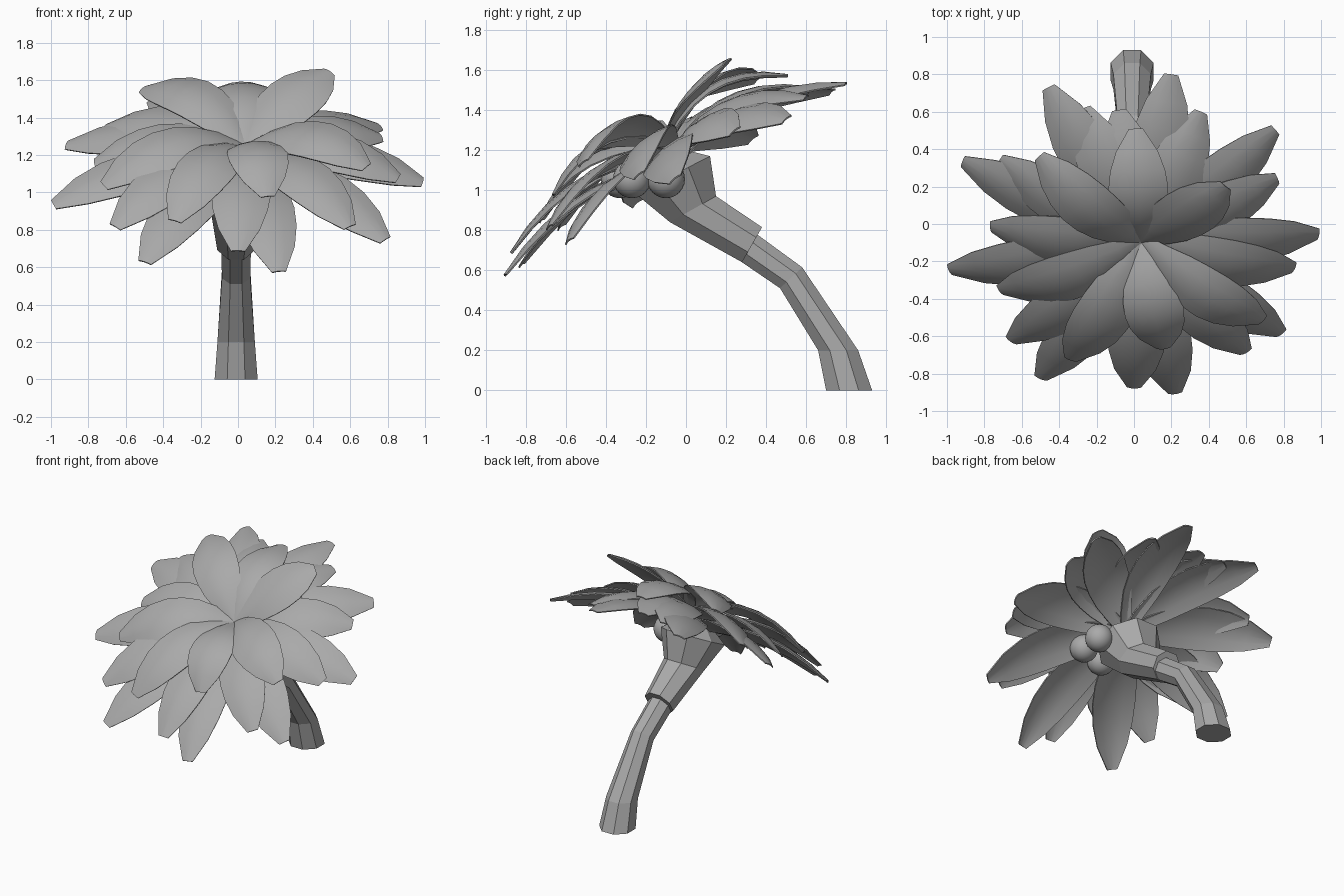
import bpy
import bmesh
import math
from mathutils import Vector

cube = bpy.data.objects.get("Cube")
if cube:
    bpy.data.objects.remove(cube, do_unlink=True)

# Single grey material
grey = bpy.data.materials.new("plain_grey")
grey.use_nodes = True
colour = (0.4, 0.4, 0.4, 1)
grey.diffuse_color = colour
grey.node_tree.nodes["Principled BSDF"].inputs["Base Color"].default_value = colour

AXIS = Vector((0, -0.49, 0.87)).normalized()   # crown leans to the front
FACING = Vector((0, -0.64, 0.77)).normalized() # blades face a little further forward
HEART = Vector((0.04, -0.1, 1.25))             # where the top fronds meet


def finish(bm, name, smooth):
    bmesh.ops.recalc_face_normals(bm, faces=bm.faces)
    mesh = bpy.data.meshes.new(name)
    for face in bm.faces:
        face.smooth = smooth
    bm.to_mesh(mesh)
    bm.free()
    if smooth:
        mesh.set_sharp_from_angle(angle=math.radians(40))
    mesh.materials.append(grey)
    obj = bpy.data.objects.new(name, mesh)
    bpy.context.collection.objects.link(obj)
    return obj


def loft(name, rings, sides=8, x=-0.01):
    """Faceted tube; each ring is given by its back and front points (y, z)."""
    bm = bmesh.new()
    loops = []
    for back_y, back_z, front_y, front_z in rings:
        back = Vector((x, back_y, back_z))
        front = Vector((x, front_y, front_z))
        centre = (back + front) / 2
        arm = (back - centre) / math.cos(math.pi / sides)
        cross = Vector((arm.length, 0, 0))
        angles = [math.tau * (i + 0.5) / sides for i in range(sides)]
        loops.append([bm.verts.new(centre + arm * math.cos(a) + cross * math.sin(a))
                      for a in angles])
    for low, high in zip(loops, loops[1:]):
        for i in range(sides):
            j = (i + 1) % sides
            bm.faces.new((low[i], low[j], high[j], high[i]))
    bm.faces.new(loops[0])
    bm.faces.new(loops[-1])
    return finish(bm, name, False)


def frond(name, base, tip, arch, half_width):
    """Arched broad blade with drooping edges and a blunt tip."""
    profile = [0.3, 0.6, 0.85, 0.97, 1, 0.92, 0.7, 0.24]
    control = (base + tip) / 2 + AXIS * arch
    bm = bmesh.new()
    rows = []
    for i, width in enumerate(profile):
        t = i / (len(profile) - 1)
        point = base * (1 - t) ** 2 + control * 2 * t * (1 - t) + tip * t ** 2
        tangent = (control - base) * (1 - t) + (tip - control) * t
        side = tangent.cross(FACING).normalized()
        up = side.cross(tangent).normalized()
        w = width * half_width
        rows.append([bm.verts.new(point + side * s * w - up * 0.2 * s * s * w)
                     for s in (-1, -0.5, 0, 0.5, 1)])
    for a, b in zip(rows, rows[1:]):
        for k in range(len(a) - 1):
            bm.faces.new((a[k], a[k + 1], b[k + 1], b[k]))
    bmesh.ops.recalc_face_normals(bm, faces=bm.faces)
    bmesh.ops.solidify(bm, geom=bm.faces[:], thickness=0.008)
    return finish(bm, name, True)


# Bent trunk, flared collar and crown bulb
loft("trunk", [(0.93, 0, 0.70, 0), (0.86, 0.2, 0.66, 0.2),
               (0.58, 0.615, 0.47, 0.51), (0.34, 0.79, 0.25, 0.66),
               (0.12, 0.95, 0.03, 0.82)])
loft("trunk_collar", [(0.38, 0.815, 0.28, 0.64), (0.15, 0.97, -0.08, 0.84)])
loft("crown_bulb", [(0.15, 0.97, -0.08, 0.84), (0.12, 1.17, -0.25, 0.98),
                    (0.0, 1.2, -0.2, 1.09)])

# Round fruits under the crown
for n, (x, y) in enumerate([(0.21, -0.27), (0.22, -0.1), (0.01, -0.33)]):
    bm = bmesh.new()
    bmesh.ops.create_uvsphere(bm, u_segments=20, v_segments=12, radius=0.095)
    finish(bm, f"fruit_{n + 1}", True).location = (x, y, 1.055)

# Frond tips, layer by layer
LOW = [(0.2, 0.8, 1.54), (-0.46, 0.73, 1.5), (0.76, 0.5, 1.36), (0.77, 0.24, 1.3),
       (0.99, -0.06, 1.06), (0.79, -0.59, 0.75), (0.22, -0.91, 0.58),
       (-0.5, -0.83, 0.63), (-0.99, -0.25, 0.94), (-0.92, 0.33, 1.26)]
MIDDLE = [(0.36, 0.6, 1.47), (-0.27, 0.62, 1.5), (-0.08, 0.61, 1.52),
          (0.86, -0.24, 1.08), (0.6, -0.69, 0.82), (0, -0.88, 0.69),
          (-0.66, -0.63, 0.82), (-0.77, -0.02, 1.16), (-0.72, 0.34, 1.35)]
TOP = [(0.01, 0.51, 1.58), (-0.51, 0.36, 1.56), (-0.72, -0.36, 1.04),
       (-0.34, -0.73, 0.85), (0.16, -0.67, 0.98), (0.69, -0.52, 1.14)]
RISING = [(0.49, 0.2, 1.65)]

for label, tips, depth, arch, half_width in (
        ("low", LOW, 0.12, 0.25, 0.16), ("middle", MIDDLE, 0.06, 0.26, 0.16),
        ("top", TOP, 0, 0.28, 0.16), ("rising", RISING, 0, 0.12, 0.17)):
    for n, tip in enumerate(tips):
        base = HEART - AXIS * depth
        frond(f"{label}_frond_{n + 1}", base, Vector(tip), arch, half_width)
